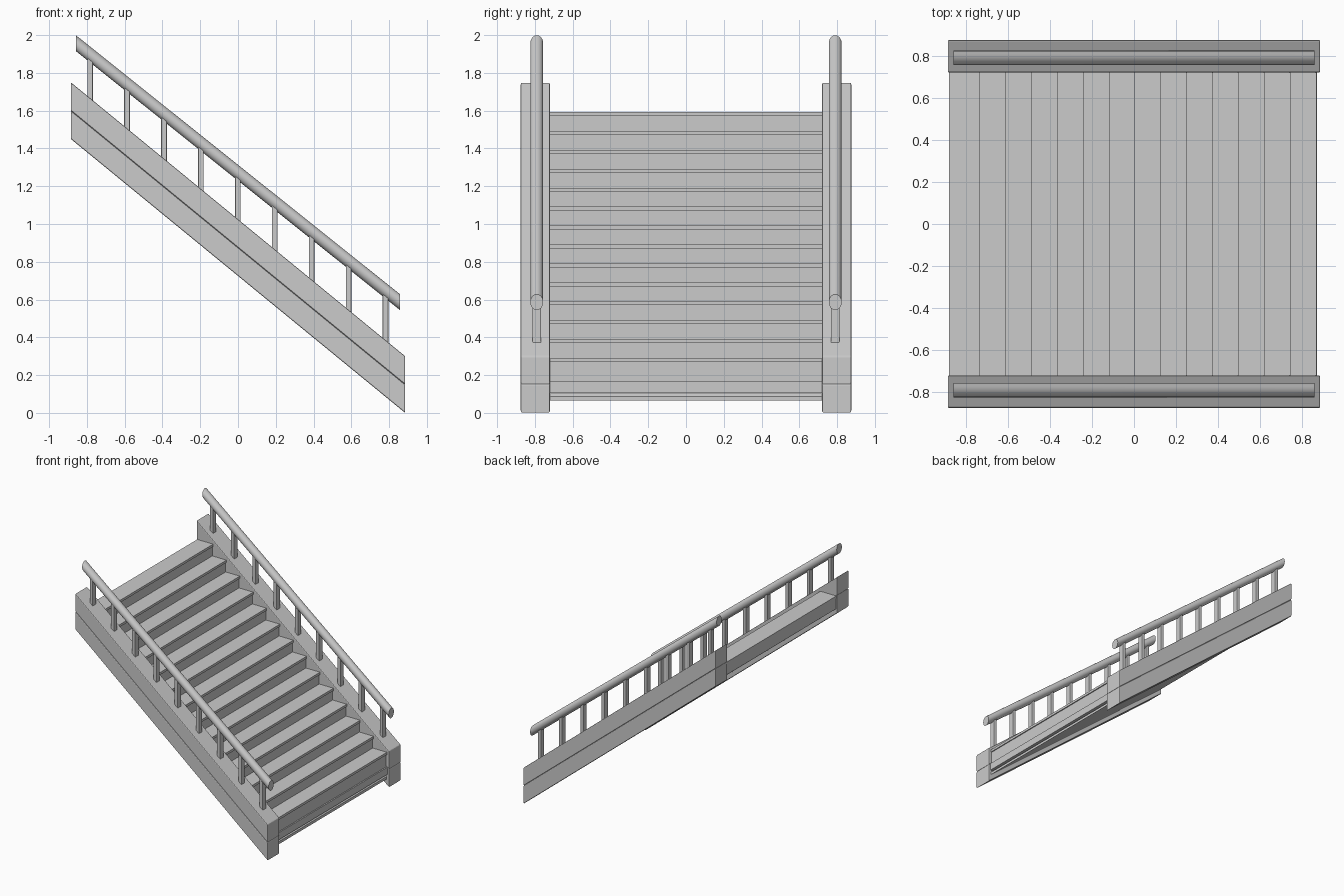
import bpy, bmesh, math

if "Cube" in bpy.data.objects:
    bpy.data.objects.remove(bpy.data.objects["Cube"])

SLOPE = 1.45 / 1.77          # fall of the flight
HALF = 0.885                 # half length
RISE, RUN, STEPS = 0.1003, 0.1231, 14
NOSE_X, TOP_Z = -0.733, 1.593


def fall(x, z_left):
    return z_left - SLOPE * (x + HALF)


def prism(name, profile, y0, y1, bevel=0.0):
    """Extrude an XZ profile along y."""
    bm = bmesh.new()
    face = bm.faces.new([bm.verts.new((x, y0, z)) for x, z in profile])
    ext = bmesh.ops.extrude_face_region(bm, geom=[face])
    verts = [v for v in ext["geom"] if isinstance(v, bmesh.types.BMVert)]
    bmesh.ops.translate(bm, verts=verts, vec=(0, y1 - y0, 0))
    bmesh.ops.recalc_face_normals(bm, faces=bm.faces)
    return finish(name, bm, bevel)


def finish(name, bm, bevel=0.0):
    me = bpy.data.meshes.new(name)
    bm.to_mesh(me)
    bm.free()
    ob = bpy.data.objects.new(name, me)
    bpy.context.collection.objects.link(ob)
    if bevel:
        mod = ob.modifiers.new("soft_edges", "BEVEL")
        mod.width = bevel
        mod.segments = 2
    return ob


def handrail(name, y):
    """Round rail whose ends are cut upright."""
    bm = bmesh.new()
    n = 20
    rings = []
    for x, z in ((-0.858, 1.957), (0.858, 0.586)):
        rings.append([bm.verts.new((x, y + 0.034 * math.cos(a), z + 0.042 * math.sin(a)))
                      for a in (2 * math.pi * i / n for i in range(n))])
    a, b = rings
    for i in range(n):
        j = (i + 1) % n
        bm.faces.new((a[i], a[j], b[j], b[i])).smooth = True
    bm.faces.new(a)
    bm.faces.new(b)
    bmesh.ops.recalc_face_normals(bm, faces=bm.faces)
    for e in bm.edges:
        if any(len(f.verts) > 4 for f in e.link_faces):
            e.smooth = False
    return finish(name, bm)


# Side stringers (upper and lower beam), handrails and balusters
for side, s in (("left", -1), ("right", 1)):
    y0, y1 = sorted((s * 0.72, s * 0.875))
    for part, top, bottom in (("upper", 1.75, 1.60), ("lower", 1.60, 1.45)):
        prism(f"{side}_{part}_stringer",
              [(-HALF, top), (HALF, fall(HALF, top)),
               (HALF, fall(HALF, bottom)), (-HALF, bottom)], y0, y1, 0.006)
    handrail(f"{side}_handrail", s * 0.79)
    for i in range(9):
        x = -0.783 + 0.1955 * i
        z0 = fall(x, 1.75) - 0.03
        z1 = 1.957 - 0.799 * (x + 0.858)
        prism(f"{side}_baluster_{i + 1}",
              [(x - 0.015, z0), (x + 0.015, z0), (x + 0.015, z1), (x - 0.015, z1)],
              s * 0.79 - 0.023, s * 0.79 + 0.023, 0.005)

# Stepped body: risers on top, sloping underside
profile = [(-0.875, TOP_Z - 0.01)]
for k in range(STEPS):
    x, z = NOSE_X + k * RUN - 0.008, TOP_Z - k * RISE - 0.01
    profile += [(x, z), (x, z - RISE)]
profile[-1] = (profile[-1][0], 0.105)
profile += [(0.84, 0.105), (-0.875, 1.50)]
prism("stair_body", profile, -0.725, 0.725)

# Tread boards with a small nosing
for k in range(STEPS):
    x, z = NOSE_X + k * RUN, TOP_Z - k * RISE
    back = -0.88 if k == 0 else x - RUN - 0.01
    prism(f"tread_{k + 1}", [(back, z), (x, z), (x, z - 0.02), (back, z - 0.02)],
          -0.725, 0.725)

# Soffit board under the flight
prism("soffit", [(-0.875, 1.505), (0.865, 0.087), (0.865, 0.065), (-0.875, 1.483)],
      -0.725, 0.725)
# Bottom kick board
prism("kick_board", [(0.84, 0.165), (0.87, 0.165), (0.87, 0.105), (0.84, 0.105)],
      -0.725, 0.725)
